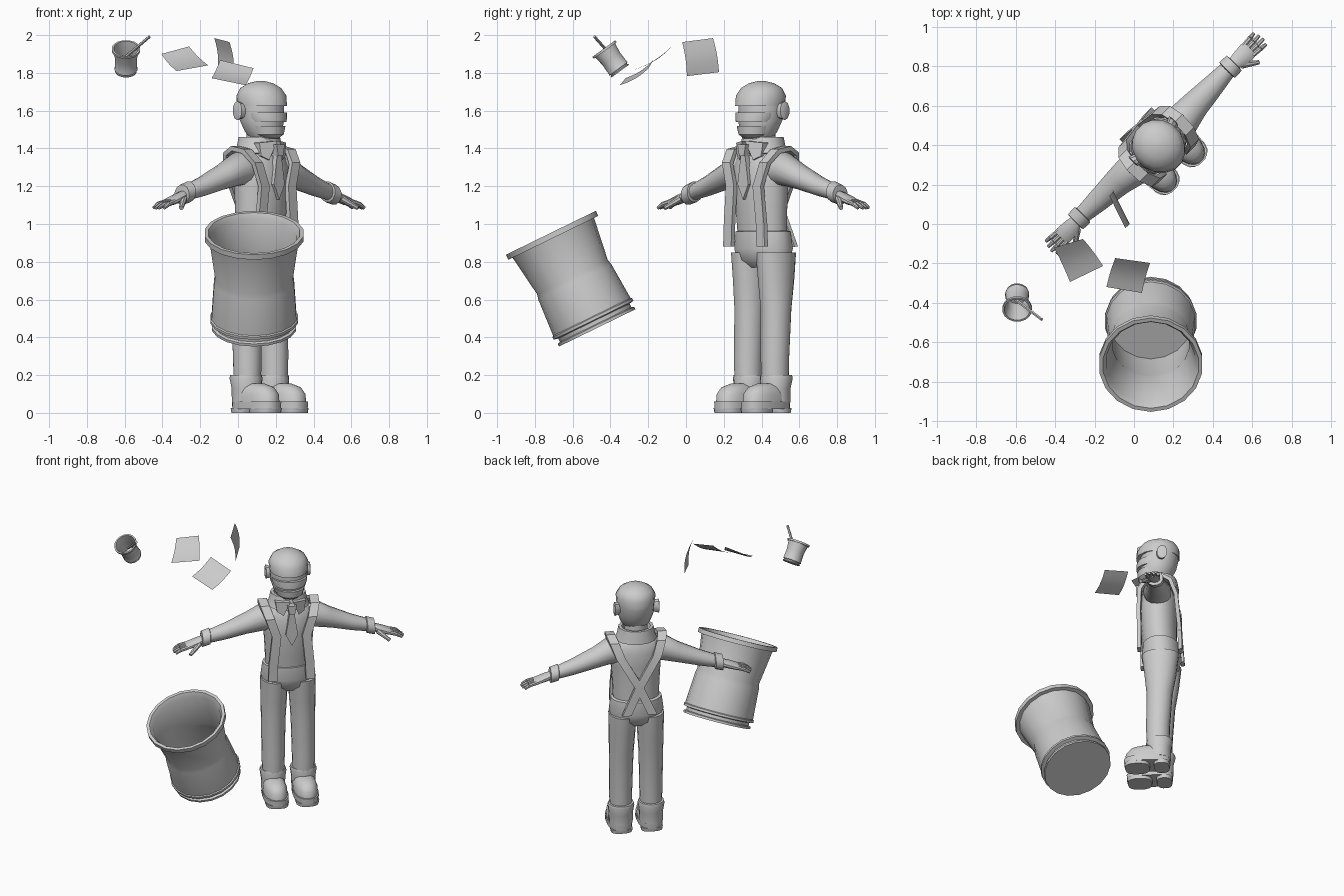
import bpy
import bmesh
from math import cos, sin, pi, radians
from mathutils import Matrix, Vector

cube = bpy.data.objects.get("Cube")
if cube:
    bpy.data.objects.remove(cube, do_unlink=True)

grey = bpy.data.materials.new("plain grey")
grey.use_nodes = True
grey.diffuse_color = (.6, .6, .6, 1)
grey.node_tree.nodes["Principled BSDF"].inputs["Base Color"].default_value = (.6, .6, .6, 1)

made = []
# The figure stands turned by an eighth of a circle
BODY = Matrix.Translation((.12, .4, 0)) @ Matrix.Rotation(radians(45), 4, 'Z')
FLIP = Matrix.Scale(-1, 4, (1, 0, 0))
SIDES = (("left", BODY), ("right", BODY @ FLIP))


def finish(name, bm, matrix, closed=True):
    """Turn a bmesh into a finished grey object."""
    bm.transform(matrix)
    if closed:
        bmesh.ops.recalc_face_normals(bm, faces=bm.faces)
    mesh = bpy.data.meshes.new(name)
    bm.to_mesh(mesh)
    bm.free()
    mesh.materials.append(grey)
    obj = bpy.data.objects.new(name, mesh)
    bpy.context.scene.collection.objects.link(obj)
    made.append(obj)
    return obj


def skin(name, sections, matrix):
    """Bridge a row of equal point loops and cap both ends."""
    bm = bmesh.new()
    loops = [[bm.verts.new(p) for p in section] for section in sections]
    count = len(loops[0])
    for low, high in zip(loops, loops[1:]):
        for i in range(count):
            j = (i + 1) % count
            bm.faces.new((low[i], low[j], high[j], high[i]))
    bm.faces.new(loops[0])
    bm.faces.new(loops[-1])
    return finish(name, bm, matrix)


def loft(name, rings, matrix=BODY, sides=16, axis="z", power=1.0):
    """Rings are (centre a, centre b, position, radius a, radius b)."""
    def shaped(v):
        return (abs(v) ** power) * (1 if v > 0 else -1)
    sections = []
    for a, b, pos, ra, rb in rings:
        section = []
        for i in range(sides):
            t = 2 * pi * (i + .5) / sides
            u, v = a + ra * shaped(cos(t)), b + rb * shaped(sin(t))
            section.append((u, v, pos) if axis == "z" else (pos, u, v))
        sections.append(section)
    return skin(name, sections, matrix)


def rod(name, start, end, r0, r1, matrix, sides=8):
    """Tapered rod between two points."""
    start, end = Vector(start), Vector(end)
    turn = (end - start).to_track_quat('Z', 'Y').to_matrix().to_4x4()
    rings = [(0, 0, 0, r0, r0), (0, 0, (end - start).length, r1, r1)]
    return loft(name, rings, matrix @ Matrix.Translation(start) @ turn, sides)


def ribbon(name, path, width, thick, matrix):
    """Flat strap along a path, with its width along x."""
    pts = [Vector(p) for p in path]
    sections = []
    for i, p in enumerate(pts):
        along = pts[min(i + 1, len(pts) - 1)] - pts[max(i - 1, 0)]
        out = along.cross(Vector((1, 0, 0))).normalized() * thick
        side = Vector((width / 2, 0, 0))
        sections.append([p - side - out, p + side - out, p + side + out, p - side + out])
    return skin(name, sections, matrix)


def vessel(name, profile, matrix, sides):
    """Open round container from a (height, radius) profile."""
    return loft(name, [(0, 0, h, r, r) for h, r in profile], matrix, sides)


def sheet(name, a, b, c, d, bow):
    """Thin curled sheet between four corners."""
    a, b, c, d = map(Vector, (a, b, c, d))
    normal = (b - a).cross(d - a).normalized()
    bm = bmesh.new()
    n = 6
    rows = []
    for i in range(n + 1):
        t = i / n
        lift = normal * bow * sin(pi * t)
        rows.append([bm.verts.new(a.lerp(d, t) + lift), bm.verts.new(b.lerp(c, t) + lift)])
    for r, s in zip(rows, rows[1:]):
        bm.faces.new((r[0], r[1], s[1], s[0]))
    return finish(name, bm, Matrix.Identity(4), closed=False)


# Head: skull, with cap and face pieces pushed forward to leave eye and mouth slots
loft("skull", [(0, -.03, 1.45, .07, .08), (0, -.02, 1.49, .1, .1), (0, -.01, 1.55, .12, .12),
               (0, 0, 1.62, .125, .125), (0, 0, 1.68, .125, .125)])
loft("cap", [(0, -.01, 1.625, .125, .142), (0, -.005, 1.68, .13, .138), (0, 0, 1.72, .108, .112),
             (0, 0, 1.745, .065, .07), (0, 0, 1.757, .02, .02)])
loft("cheeks", [(0, -.05, 1.54, .105, .1), (0, -.04, 1.56, .115, .11), (0, -.035, 1.59, .118, .112)])
loft("chin", [(0, -.055, 1.455, .055, .06), (0, -.055, 1.475, .085, .085), (0, -.05, 1.52, .1, .095)])
loft("neck", [(0, 0, 1.36, .08, .08), (0, 0, 1.5, .075, .075)])
for side, place in SIDES:
    loft(side + "_ear", [(.02, 1.6, .11, .03, .04), (.03, 1.6, .145, .035, .05),
                         (.03, 1.6, .15, .02, .035)], place, 10, "x")

# Shirt body, collar and tie
loft("torso", [(0, .01, .9, .15, .11), (0, 0, 1.05, .155, .115), (0, -.005, 1.2, .165, .122),
               (0, 0, 1.3, .175, .12), (0, 0, 1.36, .15, .1), (0, 0, 1.4, .08, .08)], sides=20)
loft("collar", [(0, .005, 1.365, .1, .09), (0, .005, 1.375, .14, .125), (0, .01, 1.41, .125, .115),
                (0, .01, 1.46, .115, .105), (0, .01, 1.46, .095, .085), (0, .01, 1.4, .08, .07)], sides=14)
for side, place in SIDES:
    flap = [(.01, 1.44), (.1, 1.43), (.09, 1.36), (.05, 1.34)]
    skin(side + "_collar_flap", [[(x, y + x * .5, z) for x, z in flap] for y in (-.14, -.1)], place)
knot = [(-.03, 1.42), (.03, 1.42), (.018, 1.36), (-.018, 1.36)]
skin("tie_knot", [[(x, y, z) for x, z in knot] for y in (-.15, -.1)], BODY)
blade = [(-.015, 1.37), (.015, 1.37), (.04, 1.21), (0, 1.13), (-.04, 1.21)]
skin("tie_blade", [[(x, y, z) for x, z in blade] for y in (-.14, -.11)], BODY)

for side, place in SIDES:
    # Braces: over the shoulder and crossing on the back
    ribbon(side + "_brace", [(.125, -.12, .88), (.12, -.12, 1.0), (.1, -.125, 1.2), (.14, -.115, 1.32),
                             (.165, -.06, 1.385), (.17, .02, 1.4), (.155, .085, 1.37),
                             (.12, .12, 1.28), (0, .135, 1.07), (-.085, .145, .88)], .06, .013, place)
    # Sleeve and cuff
    loft(side + "_sleeve", [(0, 1.29, .1, .085, .085), (0, 1.29, .18, .09, .09), (.01, 1.25, .28, .074, .07),
                            (.015, 1.2, .42, .058, .054), (.02, 1.165, .54, .043, .042)], place, 14, "x")
    loft(side + "_cuff", [(.02, 1.17, .515, .045, .045), (.02, 1.17, .52, .058, .056),
                          (.02, 1.155, .57, .056, .054), (.02, 1.155, .572, .035, .035)], place, 12, "x")
    # Hand with four fingers and a thumb
    loft(side + "_palm", [(.02, 1.155, .55, .03, .028), (.015, 1.14, .6, .045, .026),
                          (.015, 1.12, .66, .05, .022), (.015, 1.115, .68, .045, .016)], place, 10, "x")
    for i in range(4):
        y = .022 * (i - 1.5)
        reach = .765 - .012 * abs(i - 1.3)
        joint = (.715, .015 + y * 1.15, 1.105)
        rod(f"{side}_finger_{i + 1}", (.66, .015 + y, 1.12), joint, .013, .013, place)
        rod(f"{side}_fingertip_{i + 1}", joint, (reach, .015 + y * 1.25, 1.085), .013, .009, place)
    rod(side + "_thumb", (.59, -.015, 1.135), (.66, -.065, 1.085), .019, .012, place)
    # Trouser leg
    loft(side + "_leg", [(.1, 0, .16, .072, .075), (.1, 0, .3, .076, .078), (.098, .01, .55, .08, .085),
                         (.094, .015, .7, .086, .105), (.092, .015, .85, .09, .122)], place)
    # Boot: split sole, rounded toe and ankle shaft
    loft(side + "_sole", [(.1, -.07, .02, .08, .15), (.1, -.07, .06, .082, .152)], place, 20, power=.75)
    loft(side + "_heel", [(.1, .025, 0, .07, .05), (.1, .025, .025, .074, .054)], place, 14, power=.75)
    loft(side + "_tread", [(.1, -.135, 0, .074, .08), (.1, -.135, .025, .078, .084)], place, 14, power=.75)
    loft(side + "_toe", [(.1, -.07, .055, .077, .145), (.1, -.07, .1, .075, .14),
                         (.1, -.065, .135, .062, .115), (.1, -.05, .155, .035, .07)], place, 20, power=.85)
    loft(side + "_shaft", [(.1, .005, .055, .078, .08), (.1, .005, .13, .08, .08), (.1, .01, .185, .088, .088),
                           (.1, .01, .2, .084, .084), (.1, .01, .2, .07, .07)], place, 14)

# Trouser seat and waistband
loft("trouser_seat", [(0, .015, .77, .1, .07), (0, .015, .81, .165, .115), (0, .015, .87, .18, .13),
                      (0, .012, .96, .168, .125), (0, .012, .965, .15, .11)], sides=20)

# Large tipped bin
tip = Matrix.Translation((.085, -.47, .45)) @ Matrix.Rotation(radians(26), 4, 'X')
vessel("bin", [(0, .21), (0, .225), (.015, .225), (.02, .21), (.04, .21), (.045, .235), (.06, .235),
               (.065, .228), (.27, .215), (.3, .208), (.53, .24), (.53, .265), (.56, .265), (.56, .245),
               (.53, .228), (.3, .198), (.27, .203), (.06, .21)], tip, 18)

# Small pencil pot, tipped the same way, with one pencil
pot = Matrix.Translation((-.593, -.348, 1.809)) @ Matrix.Rotation(radians(36), 4, 'X')
vessel("pencil_pot", [(0, .058), (.006, .058), (.008, .054), (.014, .054), (.016, .062), (.02, .06),
                      (.08, .058), (.135, .066), (.135, .076), (.148, .076), (.148, .066),
                      (.08, .052), (.02, .054)], pot, 16)
rod("pencil", (-.6, -.385, 1.88), (-.468, -.485, 1.992), .009, .008, Matrix.Identity(4), 6)

# Three loose sheets of paper
sheet("paper_middle", (-.406, -.12, 1.9), (-.259, -.076, 1.94), (-.157, -.213, 1.84), (-.325, -.294, 1.81), .01)
sheet("paper_low", (-.095, -.173, 1.868), (.082, -.198, 1.825), (.04, -.35, 1.735), (-.14, -.32, 1.772), .012)
sheet("paper_high", (-.125, .143, 1.984), (-.045, -.02, 1.963), (-.025, .005, 1.783), (-.11, .175, 1.804), .012)

# Smooth shading with sharp edges kept
bpy.ops.object.select_all(action='DESELECT')
for obj in made:
    obj.select_set(True)
bpy.context.view_layer.objects.active = made[0]
bpy.ops.object.shade_smooth_by_angle(angle=radians(35))
